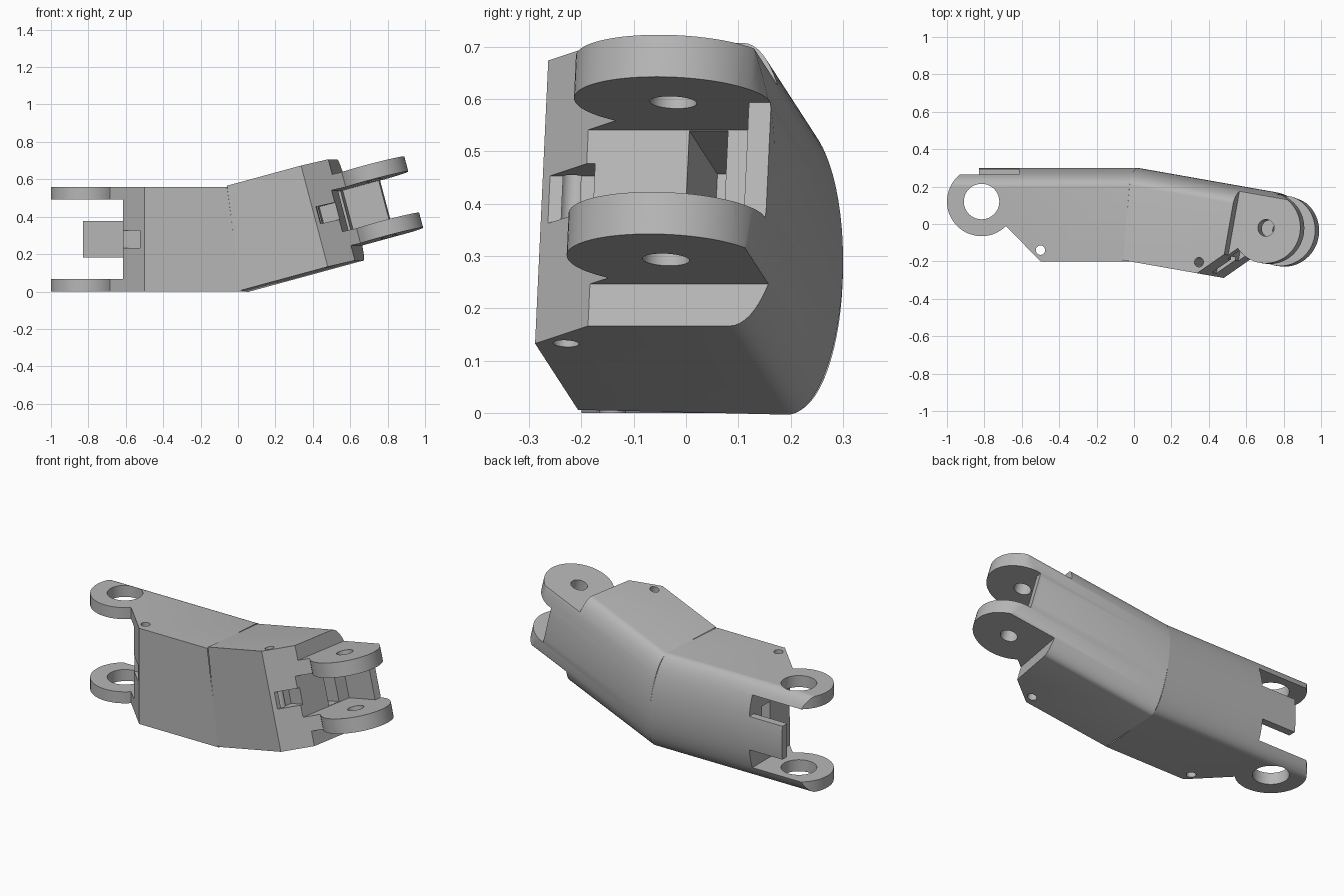
import bpy, bmesh, math
from mathutils import Matrix, Vector

cube = bpy.data.objects.get("Cube")
if cube:
    bpy.data.objects.remove(cube, do_unlink=True)

grey = bpy.data.materials.new("light grey plastic")
grey.use_nodes = True
COLOR = (0.47, 0.47, 0.47, 1)
grey.diffuse_color = COLOR
grey.node_tree.nodes["Principled BSDF"].inputs["Base Color"].default_value = COLOR

H = 0.28                           # half height of the link
PIVOT = Vector((0, 0.05, H))       # centre of the bend
TURN = Matrix.Rotation(math.radians(-10), 3, 'Z') @ Matrix.Rotation(math.radians(-15), 3, 'Y')


def add_object(name, bm):
    bmesh.ops.recalc_face_normals(bm, faces=bm.faces)
    mesh = bpy.data.meshes.new(name)
    bm.to_mesh(mesh)
    bm.free()
    ob = bpy.data.objects.new(name, mesh)
    bpy.context.collection.objects.link(ob)
    return ob


def prism(name, points, step):
    """Extrude a closed outline along step."""
    bm = bmesh.new()
    face = bm.faces.new([bm.verts.new(p) for p in points])
    new = bmesh.ops.extrude_face_region(bm, geom=[face])["geom"]
    bmesh.ops.translate(bm, vec=step, verts=[v for v in new if isinstance(v, bmesh.types.BMVert)])
    return add_object(name, bm)


def box(x, y, z):
    corners = [(x[0], y[0], z[0]), (x[1], y[0], z[0]), (x[1], y[1], z[0]), (x[0], y[1], z[0])]
    return prism("cutter", corners, (0, 0, z[1] - z[0]))


def arc(cx, cy, rx, ry, start, end, n):
    angles = [math.radians(start + (end - start) * i / n) for i in range(n + 1)]
    return [(cx + rx * math.cos(a), cy + ry * math.sin(a)) for a in angles]


def pin(cx, cy, r):
    ring = arc(cx, cy, r, r, 0, 360, 40)[:-1]
    return prism("cutter", [(x, y, -0.5) for x, y in ring], (0, 0, 1))


def combine(ob, cutter, operation):
    mod = ob.modifiers.new("cut", 'BOOLEAN')
    mod.object, mod.operation, mod.solver = cutter, operation, 'EXACT'
    graph = bpy.context.evaluated_depsgraph_get()
    mesh = bpy.data.meshes.new_from_object(ob.evaluated_get(graph))
    ob.modifiers.clear()
    ob.data = mesh
    bpy.data.objects.remove(cutter, do_unlink=True)


def link_half(name, corner, cx, cy, r, hole, wall, gap, tab, tab_end, lug_top, mirrored):
    """Half of the link, running along +x from the bend to its pair of hinge lugs."""
    # Plan outline: flat front, diagonal towards the hinge, rounded lug
    plan = [(-0.12, -0.25), (corner, -0.25)] + arc(cx, cy, r, r, 225, 450, 40) + [(cx - 0.1, 0.27), (-0.12, 0.27)]
    ob = prism(name, [(x, y, -0.4) for x, y in plan], (0, 0, 0.8))
    # Cross-section: flat front, bulging back
    section = [(-0.35, -H)] + arc(0.15, 0, 0.1, H, -90, 90, 32) + [(-0.35, H)]
    combine(ob, prism("cutter", [(-0.5, y, z) for y, z in section], (2, 0, 0)), 'INTERSECT')

    cutters = [
        box((wall, 1.5), (-1, 0.2), (-gap, gap)),                   # hinge slot
        box((tab_end, 1.5), (-1, 1), (-gap, gap)),                  # end of stop tab
        box((wall - 0.32, wall + 0.1), (0.05, 0.125), (-0.112, 0.112)),   # cord channel
        box((wall - 0.09, wall + 0.1), (-1, -0.13), (-0.047, 0.047)),     # front notch
        pin(cx, cy, hole),                                          # hinge hole
        pin(corner, -0.19, 0.025),                                  # small pin hole
    ]
    for side in (-1, 1):
        if tab < gap:                                               # gaps beside the tab
            cutters.append(box((wall, 1.5), (-1, 1), sorted((side * tab, side * gap))))
        if lug_top < H:                                             # inset of the lugs
            cutters.append(box((0.605, 1.5), (-1, 1), sorted((side * lug_top, side * 0.5))))
    for cutter in cutters:
        combine(ob, cutter, 'DIFFERENCE')

    # Place the half and trim it at the mitre plane of the bend
    bm = bmesh.new()
    bm.from_mesh(ob.data)
    turn = Matrix.Scale(-1, 3, (1, 0, 0)) if mirrored else TURN
    bmesh.ops.transform(bm, matrix=Matrix.Translation(PIVOT) @ turn.to_4x4(), verts=bm.verts)
    if mirrored:
        bmesh.ops.reverse_faces(bm, faces=bm.faces)
    normal = (Vector((1, 0, 0)) + TURN.col[0]).normalized()
    bmesh.ops.bisect_plane(bm, geom=bm.verts[:] + bm.edges[:] + bm.faces[:], plane_co=PIVOT,
                           plane_no=normal, clear_outer=mirrored, clear_inner=not mirrored)
    bm.to_mesh(ob.data)
    bm.free()
    ob.data.materials.clear()
    ob.data.materials.append(grey)
    bpy.ops.object.select_all(action='DESELECT')
    ob.select_set(True)
    bpy.context.view_layer.objects.active = ob
    bpy.ops.object.shade_smooth_by_angle(angle=math.radians(30))


link_half("wide_fork_half", corner=0.5, cx=0.815, cy=0.07, r=0.185, hole=0.095, wall=0.615,
          gap=0.2125, tab=0.0975, tab_end=0.83, lug_top=H, mirrored=True)
link_half("narrow_fork_half", corner=0.475, cx=0.785, cy=0.053, r=0.19, hole=0.045, wall=0.583,
          gap=0.114, tab=0.114, tab_end=0.785, lug_top=0.197, mirrored=False)
